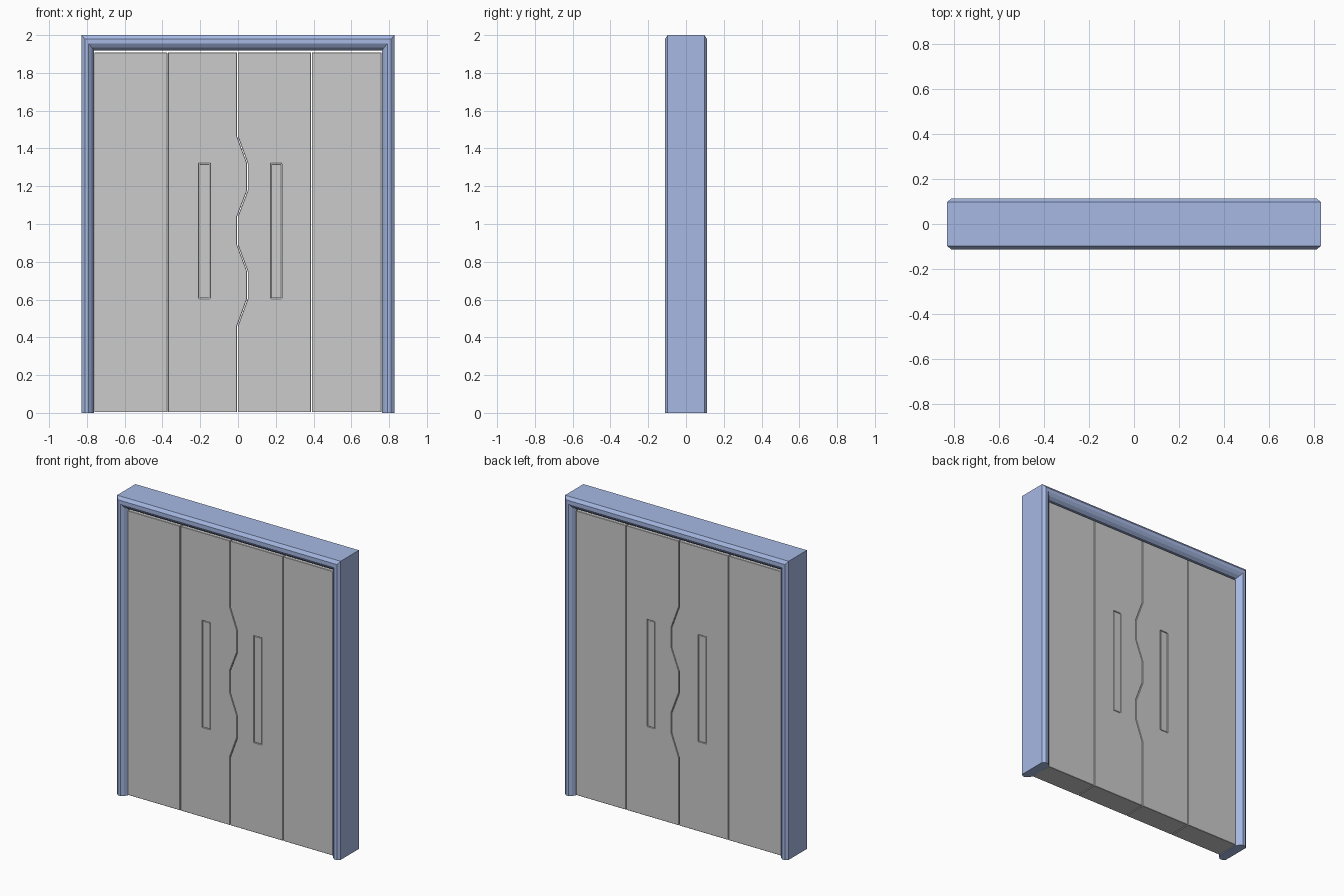
import bpy, bmesh

if "Cube" in bpy.data.objects:
    bpy.data.objects.remove(bpy.data.objects["Cube"])

BLUE = bpy.data.materials.new("frame_blue")
BLUE.diffuse_color = (0.38, 0.48, 0.77, 1)
BLUE.use_nodes = True
BLUE.node_tree.nodes["Principled BSDF"].inputs["Base Color"].default_value = BLUE.diffuse_color


def add_object(name, bm):
    bmesh.ops.recalc_face_normals(bm, faces=bm.faces)
    mesh = bpy.data.meshes.new(name)
    bm.to_mesh(mesh)
    bm.free()
    obj = bpy.data.objects.new(name, mesh)
    bpy.context.collection.objects.link(obj)
    return obj


def slab(name, outline, half_depth):
    """Extrude an x/z outline symmetrically along y."""
    bm = bmesh.new()
    face = bm.faces.new([bm.verts.new((x, -half_depth, z)) for x, z in outline])
    new = bmesh.ops.extrude_face_region(bm, geom=[face])["geom"]
    verts = [v for v in new if isinstance(v, bmesh.types.BMVert)]
    bmesh.ops.translate(bm, verts=verts, vec=(0, 2 * half_depth, 0))
    return add_object(name, bm)


def rect(x0, x1, z0, z1):
    return [(x0, z0), (x1, z0), (x1, z1), (x0, z1)]


def soften(obj):
    mod = obj.modifiers.new("edge_bevel", "BEVEL")
    mod.width = 0.002
    mod.segments = 1
    mod.limit_method = "ANGLE"


# Frame: moulding profile (inset from the outside, depth) swept up, across and down
half = [(0.0, -0.097), (0.017, -0.112), (0.037, -0.112), (0.053, -0.099), (0.066, -0.078)]
profile = half + [(i, -y) for i, y in reversed(half)]
bm = bmesh.new()
rings = []
for side, top in ((-1, False), (-1, True), (1, True), (1, False)):
    rings.append([bm.verts.new((side * (0.828 - i), y, 2 - 1.22 * i if top else 0))
                  for i, y in profile])
n = len(profile)
for a, b in zip(rings, rings[1:]):
    for k in range(n):
        bm.faces.new((a[k], a[(k + 1) % n], b[(k + 1) % n], b[k]))
bm.faces.new(rings[0])
bm.faces.new(rings[-1])
frame = add_object("door_frame", bm)
frame.data.materials.append(BLUE)

# Door leaves: two plain outer ones, two inner ones meeting along a wavy seam
BOTTOM, TOP, DEPTH, GAP = 0.004, 1.908, 0.08, 0.002
seam = [(-0.003, BOTTOM), (-0.003, 0.46), (0.05, 0.605), (0.05, 0.748), (-0.003, 0.89),
        (-0.003, 1.04), (0.05, 1.178), (0.05, 1.32), (-0.003, 1.464), (-0.003, TOP)]
left_edge = [(x - GAP, z) for x, z in seam]
right_edge = [(x + GAP, z) for x, z in seam]
leaves = {
    "outer_left_leaf": rect(-0.761, -0.374, BOTTOM, TOP),
    "inner_left_leaf": left_edge + [(-0.37, TOP), (-0.37, BOTTOM)],
    "inner_right_leaf": right_edge + [(0.387, TOP), (0.387, BOTTOM)],
    "outer_right_leaf": rect(0.391, 0.759, BOTTOM, TOP),
}
# Slot windows in the inner leaves
slots = {"inner_left_leaf": (-0.207, -0.148), "inner_right_leaf": (0.174, 0.232)}
for name, outline in leaves.items():
    leaf = slab(name, outline, DEPTH)
    if name in slots:
        x0, x1 = slots[name]
        cutter = slab(name + "_slot_cutter", rect(x0, x1, 0.605, 1.32), 0.2)
        cutter.hide_render = True
        cutter.hide_viewport = True
        cut = leaf.modifiers.new("slot", "BOOLEAN")
        cut.operation = "DIFFERENCE"
        cut.solver = "EXACT"
        cut.object = cutter
        g = 0.002
        soften(slab(name.replace("leaf", "window"),
                    rect(x0 + g, x1 - g, 0.605 + g, 1.32 - g), DEPTH - 0.001))
    soften(leaf)
